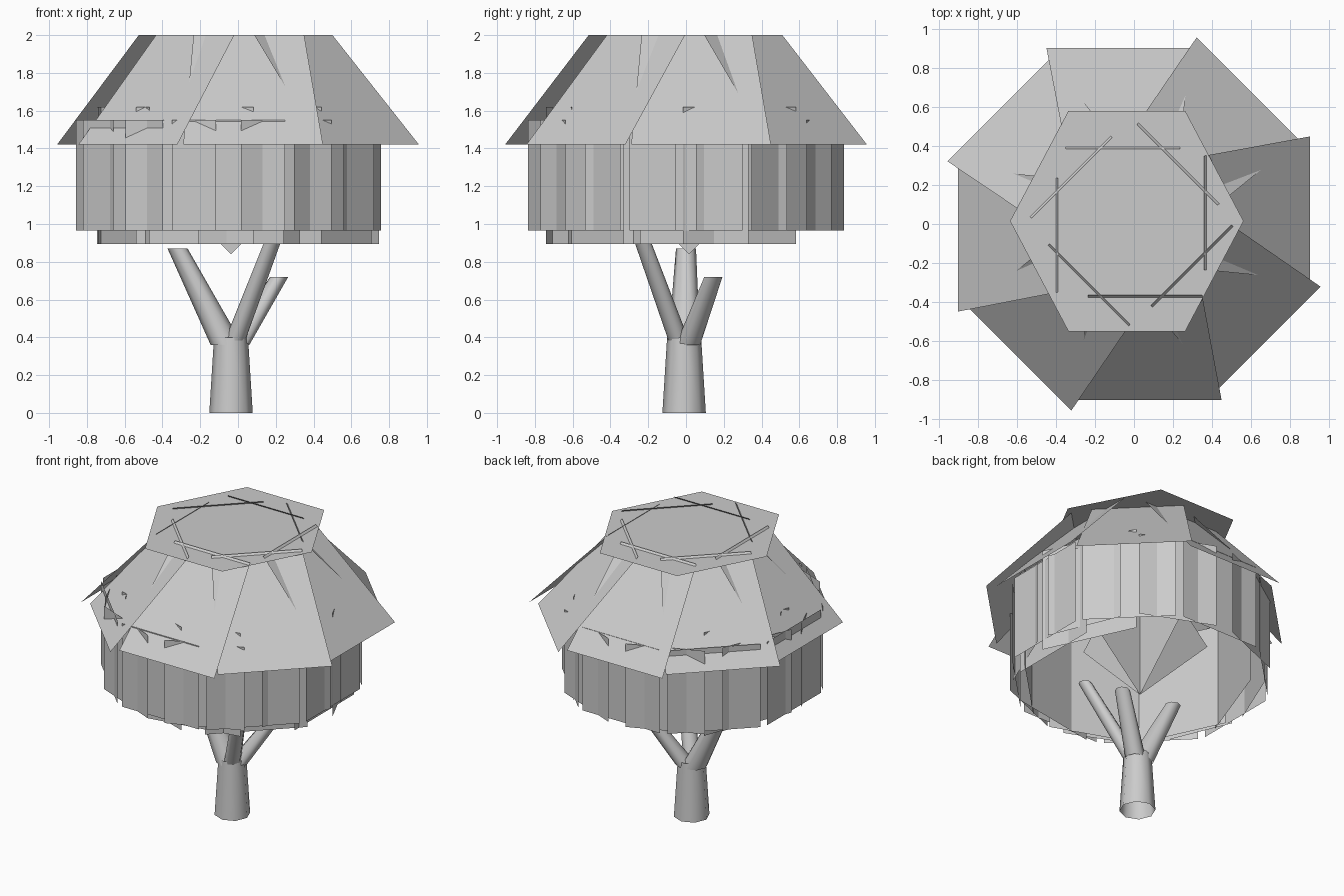
import bpy, bmesh, math
from mathutils import Vector, Matrix

cube = bpy.data.objects.get("Cube")
if cube:
    bpy.data.objects.remove(cube, do_unlink=True)

grey = bpy.data.materials.new("plain_grey")
grey.use_nodes = True
GREY = (0.6, 0.6, 0.6, 1)
grey.diffuse_color = GREY
grey.node_tree.nodes["Principled BSDF"].inputs["Base Color"].default_value = GREY


def finish(bm, name):
    mesh = bpy.data.meshes.new(name)
    bm.to_mesh(mesh)
    bm.free()
    mesh.materials.append(grey)
    obj = bpy.data.objects.new(name, mesh)
    bpy.context.scene.collection.objects.link(obj)


def card(bm, angle, points, centre=(0, 0)):
    """Flat face from (outward, sideways, height) points, turned to face the angle."""
    out = Vector((math.cos(angle), math.sin(angle), 0))
    side = Vector((-out.y, out.x, 0))
    base = Vector((*centre, 0))
    bm.faces.new([bm.verts.new(base + out * r + side * t + Vector((0, 0, z)))
                  for r, t, z in points])


def upright(bm, angle, r, half, z0, z1, centre=(0, 0)):
    card(bm, angle, [(r, -half, z0), (r, half, z0), (r, half, z1), (r, -half, z1)], centre)


def tube(name, start, end, r1, r2):
    """Open smooth tube with level ends."""
    bm = bmesh.new()
    bmesh.ops.create_cone(bm, cap_ends=False, segments=8, radius1=r1, radius2=r2, depth=2)
    for v in bm.verts:
        goal = Vector(end if v.co.z > 0 else start)
        v.co = goal + Vector((v.co.x, v.co.y, 0))
    for f in bm.faces:
        f.smooth = True
    finish(bm, name)


STEP = math.pi / 4

# Roof: eight sloping cards overlapping like a pinwheel
bm = bmesh.new()
for i in range(8):
    a = i * STEP
    top = 0.375 - 0.015 * math.cos(a) + 0.01 * math.sin(a)
    card(bm, a, [(0.905, -0.29, 1.42), (0.905, 0.45, 1.42),
                 (top, 0.35, 2.0), (top, -0.235, 2.0)])
finish(bm, "roof_cards")

# Outer wall: two interleaved rings of upright cards
WALL = (-0.05, 0)
bm = bmesh.new()
for i in range(8):
    upright(bm, i * STEP, 0.79, 0.3, 0.965, 1.55, WALL)
    a = (i + 0.5) * STEP
    upright(bm, a, 0.76 + 0.045 * math.sin(a) ** 2, 0.26, 0.965, 1.55, WALL)
finish(bm, "outer_wall_cards")

# Inner wall: narrower, lower-hanging cards, open at the back
bm = bmesh.new()
for degrees in (160, 205, 250, 280, 315, 0, 25):
    upright(bm, math.radians(degrees), 0.67, 0.33, 0.895, 1.62)
finish(bm, "inner_wall_cards")

# Hexagonal top plate
HUB = (-0.037, 0.015)
bm = bmesh.new()
bmesh.ops.create_circle(bm, cap_ends=True, segments=6, radius=0.6,
                        matrix=Matrix.Translation((*HUB, 1.987)) @ Matrix.Diagonal((1, 1.09, 1, 1))
                        @ Matrix.Rotation(math.pi / 2, 4, 'Z'))
finish(bm, "top_plate")

# Two crossed squares standing on a corner inside the canopy
bm = bmesh.new()
for angle in (0, math.pi / 2):
    card(bm, angle, [(0, 0, 0.84), (0, 0.56, 1.4), (0, 0, 1.96), (0, -0.56, 1.4)], HUB)
finish(bm, "crossed_inner_cards")

# Trunk and branches
tube("trunk", (-0.037, -0.01, 0), (-0.037, -0.01, 0.4), 0.115, 0.09)
tube("right_branch", (-0.06, -0.01, 0.36), (-0.32, 0, 0.87), 0.085, 0.053)
tube("front_branch", (-0.025, -0.03, 0.36), (0.2, -0.245, 0.95), 0.055, 0.043)
tube("back_left_branch", (-0.005, 0.01, 0.36), (0.218, 0.145, 0.72), 0.065, 0.048)
